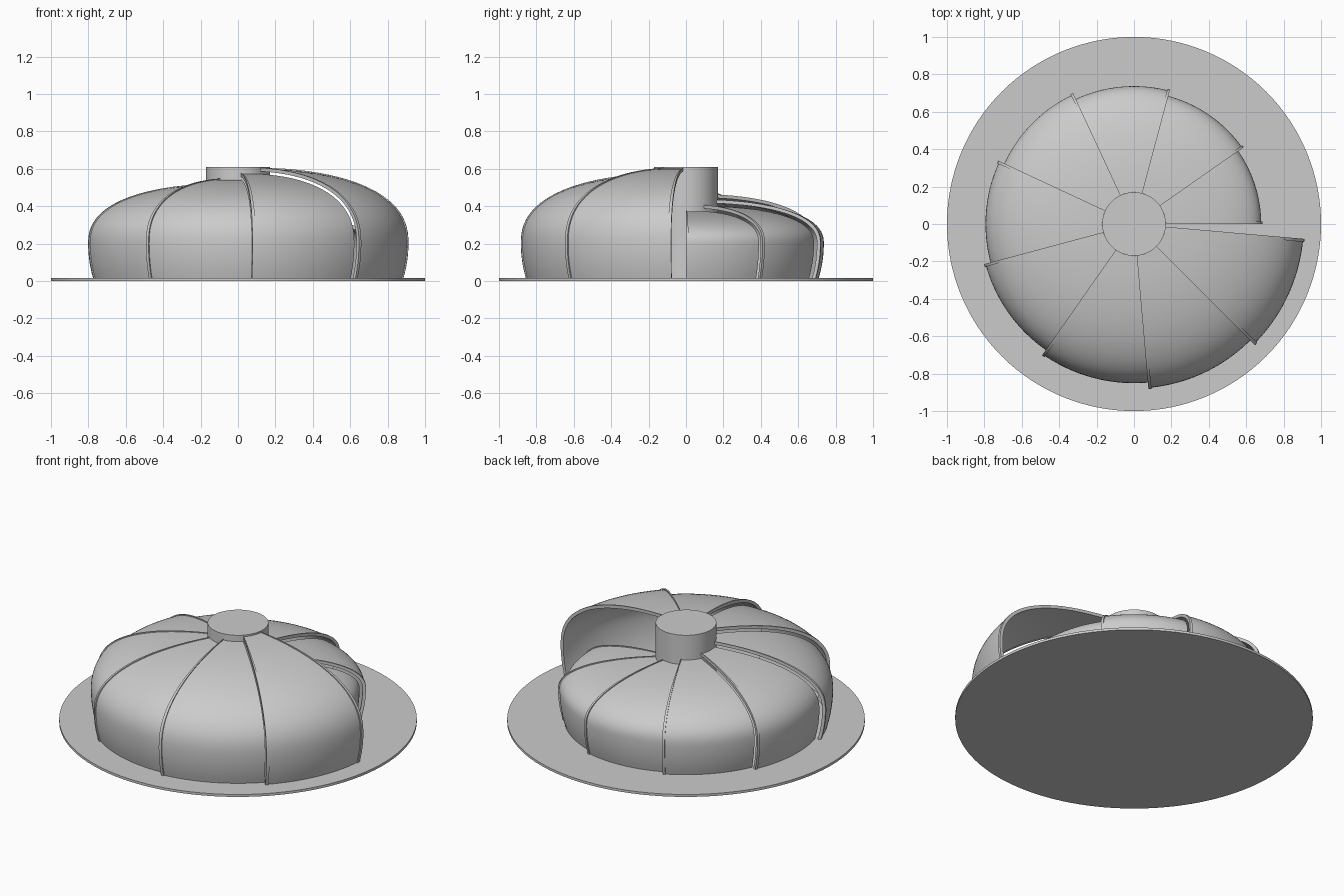
import bpy, bmesh, math

if "Cube" in bpy.data.objects:
    bpy.data.objects.remove(bpy.data.objects["Cube"])

N = 9            # overlapping shells, each one step larger than the last
STEP = 0.0285
ZC = 0.2         # height of the widest point
BASE = 0.015
HUB_R = 0.17


def profile(r_max, z_top, count=22):
    """Side profile (r, z) from the base up to the hub."""
    pts = []
    for k in range(6):
        z = BASE + (ZC - BASE) * k / 6
        pts.append((r_max - 0.027 * ((ZC - z) / (ZC - BASE)) ** 2, z))
    n = 2.4
    t_end = math.acos((HUB_R / r_max) ** (n / 2))
    for k in range(count + 1):
        t = t_end * (k / count) ** 1.1
        pts.append((r_max * math.cos(t) ** (2 / n),
                    ZC + (z_top - ZC) * math.sin(t) ** (2 / n)))
    return pts


def sector(name, r, z, thick, a0, a1, steps):
    """Thin solid swept around z between two angles."""
    outer, inner = profile(r, z), profile(r - thick, z - thick)
    ring = outer + inner[::-1]
    bm = bmesh.new()
    rows = []
    for s in range(steps + 1):
        a = math.radians(a0 + (a1 - a0) * s / steps)
        rows.append([bm.verts.new((p * math.cos(a), p * math.sin(a), h)) for p, h in ring])
    m, half = len(ring), len(outer)
    for p, q in zip(rows, rows[1:]):
        for j in range(m):
            k = (j + 1) % m
            bm.faces.new((p[j], q[j], q[k], p[k]))
    for row in (rows[0], rows[-1]):
        for j in range(half - 1):
            bm.faces.new((row[j], row[j + 1], row[m - 2 - j], row[m - 1 - j]))
    bmesh.ops.recalc_face_normals(bm, faces=bm.faces)
    me = bpy.data.meshes.new(name)
    bm.to_mesh(me)
    bm.free()
    ob = bpy.data.objects.new(name, me)
    bpy.context.collection.objects.link(ob)
    smooth(ob)


def smooth(ob):
    bpy.ops.object.select_all(action='DESELECT')
    ob.select_set(True)
    bpy.context.view_layer.objects.active = ob
    bpy.ops.object.shade_smooth_by_angle(angle=math.radians(35))


def cylinder(name, r, z0, z1, sides):
    bpy.ops.mesh.primitive_cylinder_add(vertices=sides, radius=r, depth=z1 - z0,
                                        location=(0, 0, (z0 + z1) / 2))
    ob = bpy.context.object
    ob.name = name
    smooth(ob)


# Base plate and central hub
cylinder("base_plate", 1.0, 0, BASE, 128)
cylinder("hub", HUB_R, BASE, 0.61, 64)

# Stepped shells, each with a raised rib on its leading edge
for i in range(N):
    r, z = 0.68 + STEP * i, 0.375 + STEP * i
    start, end = max(0, 40 * i - 5), 40 * i + 35
    sector(f"shell_{i + 1}", r, z, 0.012, start, end, 24)
    sector(f"rib_{i + 1}", r + 0.007, z + 0.005, 0.019, start - 0.01, start + 1.1, 2)

# Rib on the open end of the largest shell
r, z = 0.68 + STEP * (N - 1), 0.375 + STEP * (N - 1)
sector("end_rib", r + 0.007, z + 0.005, 0.019, 353.9, 355.01, 2)
